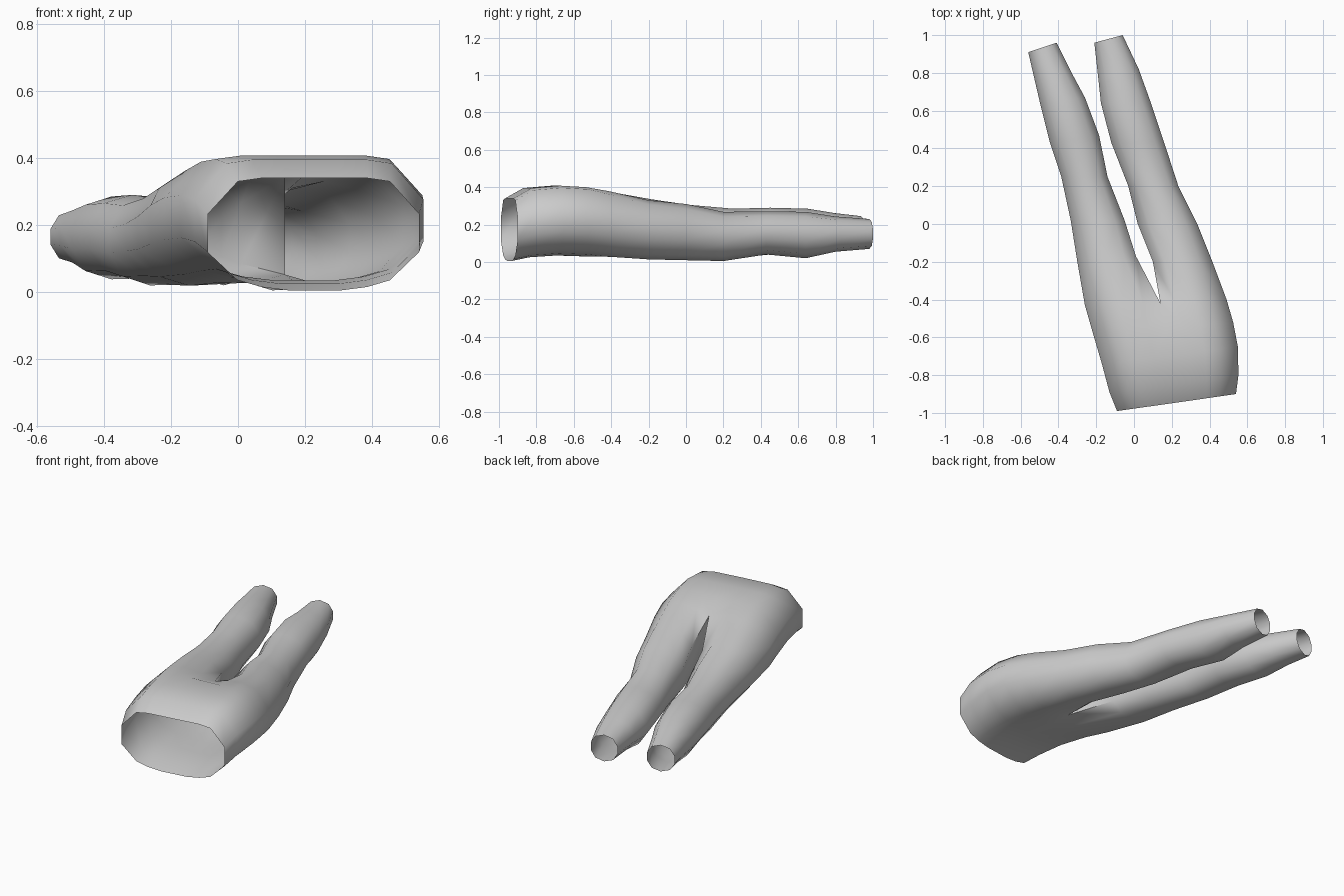
import bpy, bmesh, math
from mathutils import Vector

if "Cube" in bpy.data.objects:
    bpy.data.objects.remove(bpy.data.objects["Cube"])

# Fabric colour
fabric = bpy.data.materials.new("grey_fabric")
fabric.use_nodes = True
grey = (0.6, 0.6, 0.6, 1)
fabric.diffuse_color = grey
fabric.node_tree.nodes["Principled BSDF"].inputs["Base Color"].default_value = grey

# Cross-sections of one side: u runs outer seam to inner seam, v runs bottom to top
HIP = [(0, .68), (.28, .97), (.5, 1), (.75, 1), (1, 1),
       (1, 0), (.75, 0), (.5, .03), (.28, .09), (0, .34)]
LEG = [(0, .64), (.17, .9), (.5, 1), (.83, .9), (1, .64),
       (1, .36), (.83, .1), (.5, 0), (.17, .1), (0, .36)]

# Hip stations: right seam, left seam, centre, bottom z, top z
hips = [((-.09, -.99), (.54, -.9), (.23, -.945), .005, .34),
        ((-.13, -.89), (.553, -.8), (.215, -.85), .025, .395),
        ((-.17, -.74), (.55, -.65), (.2, -.7), .035, .408),
        ((-.22, -.57), (.525, -.52), (.17, -.55), .03, .4),
        ((-.26, -.43), (.49, -.4), (.14, -.42), .02, .378)]

# Leg stations: outer seam, inner seam, bottom z, top z
right_leg = [((-.30, -.2), (.01, -.17), .015, .335),
             ((-.335, .02), (-.05, .02), .02, .305),
             ((-.385, .25), (-.14, .25), .02, .285),
             ((-.445, .43), (-.185, .47), .04, .29),
             ((-.495, .63), (-.26, .67), .038, .285),
             ((-.53, .78), (-.33, .8), .07, .262),
             ((-.56, .91), (-.41, .96), .085, .245)]
left_leg = [((.415, -.2), (.1, -.2), .01, .33),
            ((.335, 0), (.02, 0), .008, .31),
            ((.235, .2), (-.03, .2), .005, .268),
            ((.16, .43), (-.12, .43), .04, .27),
            ((.09, .64), (-.175, .64), .02, .268),
            ((.025, .82), (-.19, .78), .055, .243),
            ((-.06, 1), (-.21, .96), .07, .23)]


def ring(bm, outer, inner, low, high, blend):
    """One cross-section, blended from the hip shape to the leg shape."""
    a, b = Vector(outer), Vector(inner)
    verts = []
    for h, l in zip(HIP, LEG):
        u, v = Vector(h).lerp(Vector(l), blend)
        p = a.lerp(b, u)
        verts.append(bm.verts.new((p.x, p.y, low + (high - low) * v)))
    return verts


def side(bm, seam, leg):
    """Half of the hips, open at the centre, running into a closed leg tube."""
    last = len(hips) - 1
    rings = [ring(bm, h[seam], h[2], h[3], h[4], .25 if i == last else 0)
             for i, h in enumerate(hips)]
    rings += [ring(bm, *s, min(1, .6 + .25 * i)) for i, s in enumerate(leg)]
    n = len(HIP)
    for i, (r, s) in enumerate(zip(rings, rings[1:])):
        for k in range(n):
            if i < last and k == 4:
                continue
            j = (k + 1) % n
            bm.faces.new((r[k], r[j], s[j], s[k]))


# Trousers: both sides welded along the centre seam
bm = bmesh.new()
side(bm, 0, right_leg)
side(bm, 1, left_leg)
bmesh.ops.remove_doubles(bm, verts=bm.verts, dist=.0005)
bmesh.ops.recalc_face_normals(bm, faces=bm.faces)
# Faces on the hip roof decide which way is out
roof = max(bm.faces, key=lambda f: f.calc_center_median().z)
if roof.normal.z < 0:
    bmesh.ops.reverse_faces(bm, faces=bm.faces)
mesh = bpy.data.meshes.new("trousers")
bm.to_mesh(mesh)
bm.free()
mesh.materials.append(fabric)
trousers = bpy.data.objects.new("trousers", mesh)
bpy.context.collection.objects.link(trousers)

# Smooth cloth shading
bpy.ops.object.select_all(action='DESELECT')
trousers.select_set(True)
bpy.context.view_layer.objects.active = trousers
bpy.ops.object.shade_smooth_by_angle(angle=math.radians(60))
